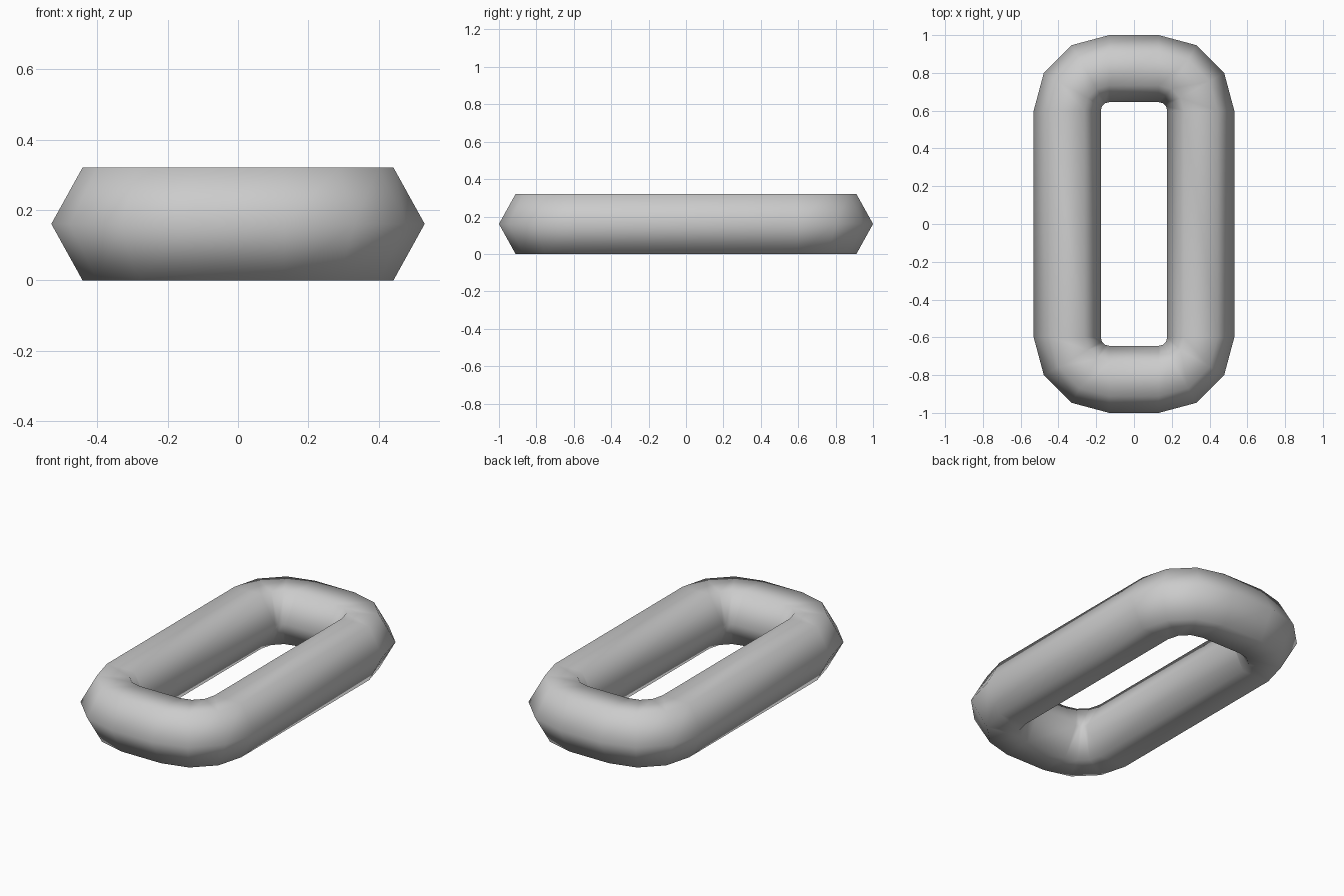
import bpy, bmesh
from math import sin, cos, pi

if "Cube" in bpy.data.objects:
    bpy.data.objects.remove(bpy.data.objects["Cube"])

BEND_X, BEND_Y = 0.131, 0.6      # centre of each corner bend
BEND_R, TUBE_X, TUBE_Z = 0.2225, 0.1775, 0.185
SIDES, STEPS = 6, 3

bm = bmesh.new()

# Hexagonal rings around the rounded-rectangle path
rings = []
for corner, (sx, sy) in enumerate([(1, 1), (-1, 1), (-1, -1), (1, -1)]):
    for step in range(STEPS + 1):
        a = corner * pi / 2 + step * pi / 2 / STEPS
        ring = []
        for k in range(SIDES):
            t = 2 * pi * k / SIDES
            r = BEND_R + TUBE_X * cos(t)
            ring.append(bm.verts.new((sx * BEND_X + r * cos(a),
                                      sy * BEND_Y + r * sin(a),
                                      TUBE_Z * sin(pi / 3) + TUBE_Z * sin(t))))
        rings.append(ring)

# Skin the closed loop
for i, ring in enumerate(rings):
    nxt = rings[(i + 1) % len(rings)]
    for k in range(SIDES):
        m = (k + 1) % SIDES
        bm.faces.new((ring[k], nxt[k], nxt[m], ring[m]))
bmesh.ops.recalc_face_normals(bm, faces=bm.faces)
for f in bm.faces:
    f.smooth = True

mesh = bpy.data.meshes.new("chain_link")
bm.to_mesh(mesh)
bm.free()
link = bpy.data.objects.new("chain_link", mesh)
bpy.context.collection.objects.link(link)
